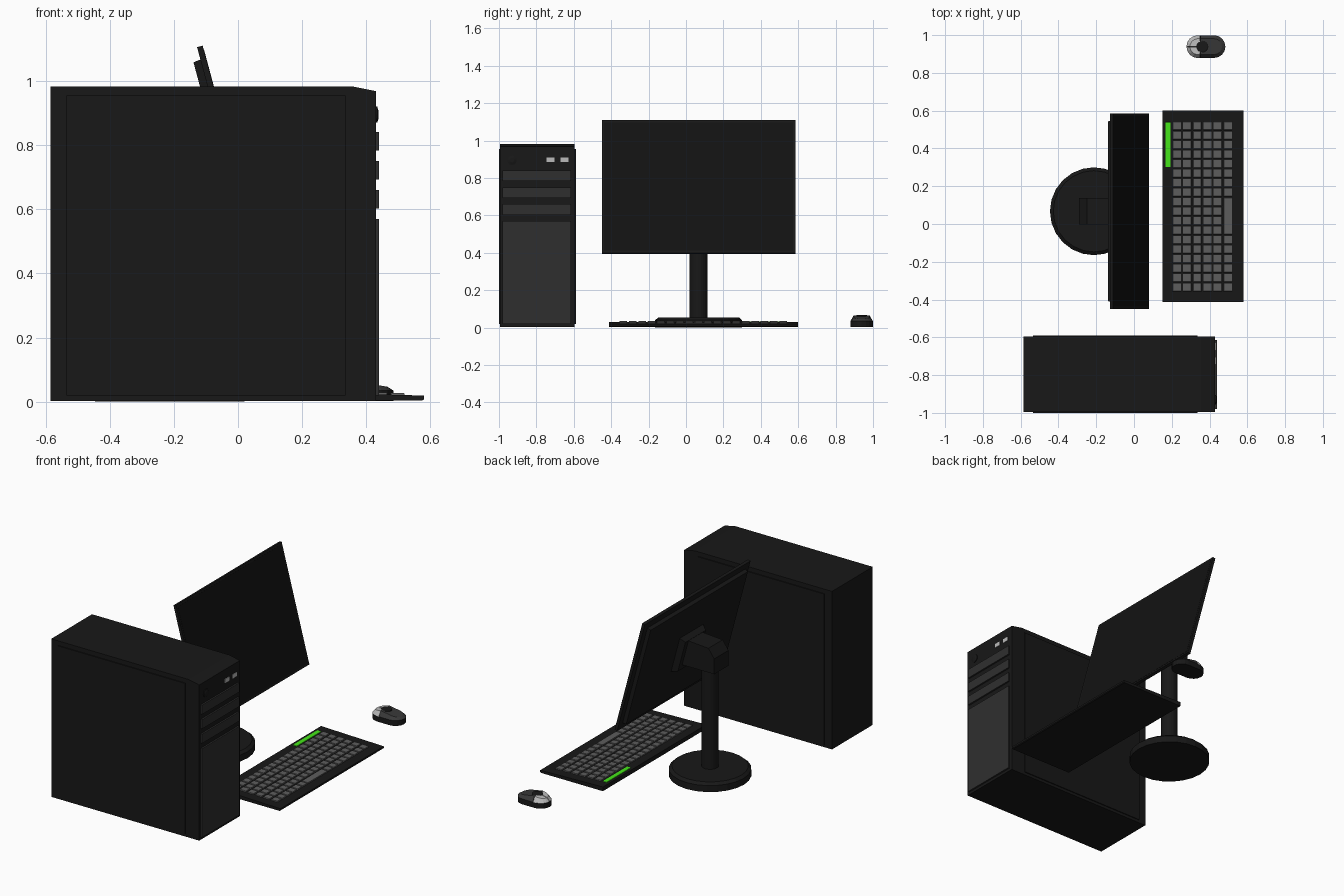
import bpy, bmesh, math
from mathutils import Matrix, Vector

if "Cube" in bpy.data.objects:
    bpy.data.objects.remove(bpy.data.objects["Cube"])


def mat(name, r, g=None, b=None):
    m = bpy.data.materials.new(name)
    m.diffuse_color = (r, r if g is None else g, r if b is None else b, 1)
    m.use_nodes = True
    m.node_tree.nodes["Principled BSDF"].inputs["Base Color"].default_value = m.diffuse_color
    return m


BLACK = mat("black", 0.009)
SCREEN = mat("screen_black", 0.006)
PANEL = mat("panel_grey", 0.028)
KEY = mat("key_grey", 0.11)
LIGHT = mat("light_grey", 0.5)
DARK = mat("mouse_grey", 0.04)
GREEN = mat("green", 0.06, 0.8, 0.01)


def loft(name, stacks, material, matrix=None):
    """Each stack is a list of equal-length rings, skinned and capped."""
    bm = bmesh.new()
    for rings in stacks:
        vs = [[bm.verts.new(p) for p in r] for r in rings]
        n = len(vs[0])
        for a, b in zip(vs, vs[1:]):
            for i in range(n):
                j = (i + 1) % n
                bm.faces.new((a[i], a[j], b[j], b[i]))
        bm.faces.new(vs[0])
        bm.faces.new(vs[-1])
    bmesh.ops.recalc_face_normals(bm, faces=bm.faces)
    if matrix:
        bm.transform(matrix)
    me = bpy.data.meshes.new(name)
    bm.to_mesh(me)
    bm.free()
    me.materials.append(material)
    ob = bpy.data.objects.new(name, me)
    bpy.context.collection.objects.link(ob)
    return ob


def rect_x(x, y0, y1, z0, z1):
    return [(x, y0, z0), (x, y1, z0), (x, y1, z1), (x, y0, z1)]


def box(x0, x1, y0, y1, z0, z1, taper=0):
    """Box between two x planes; taper shrinks the x0 end."""
    t = taper
    return [rect_x(x0, y0 + t, y1 - t, z0 + t, z1 - t), rect_x(x1, y0, y1, z0, z1)]


def prism(profile, y0, y1):
    return [[(x, y, z) for x, z in profile] for y in (y0, y1)]


def lathe(cx, cy, profile, n=24):
    return [[(cx + r * math.cos(2 * math.pi * i / n), cy + r * math.sin(2 * math.pi * i / n), z)
             for i in range(n)] for r, z in profile]


# tower: case with sloped front top edge, side panels, front bays
loft("tower_case", [prism([(-0.585, 0.003), (0.43, 0.003), (0.43, 0.968), (0.355, 0.983),
                           (-0.585, 0.983)], -0.994, -0.595)], BLACK)
loft("tower_side_panels", [box(-0.535, 0.335, -1.0, -0.99, 0.02, 0.955),
                           box(-0.535, 0.335, -0.6, -0.589, 0.02, 0.955)], BLACK)
loft("front_cover", [box(0.425, 0.44, -0.98, -0.615, 0.02, 0.57)], PANEL)
loft("drive_bays", [box(0.425, 0.44, -0.98, -0.615, z, z + 0.057) for z in (0.603, 0.693, 0.783)], PANEL)
loft("front_ports", [box(0.425, 0.433, y, y + 0.042, 0.885, 0.91) for y in (-0.745, -0.67)], LIGHT)
loft("power_button", [lathe(0, 0, [(0.025, 0), (0.025, 0.008), (0.012, 0.012)], 12)], BLACK,
     Matrix.Translation((0.426, -0.93, 0.895)) @ Matrix.Rotation(math.radians(90), 4, 'Y'))

# monitor: tilted screen, rear shell and mount
CY = 0.0675
tilt = Matrix.Translation((-0.015, CY, 0.7545)) @ Matrix.Rotation(math.radians(-15), 4, 'Y')
loft("monitor_bezel", [box(-0.018, 0, -0.5175, 0.5175, -0.368, 0.368)], BLACK, tilt)
loft("monitor_screen", [box(-0.004, 0.001, -0.505, 0.505, -0.355, 0.355)], SCREEN, tilt)
loft("monitor_back_shell", [box(-0.041, -0.017, -0.479, 0.479, -0.328, 0.328, 0.003)], BLACK, tilt)
loft("monitor_mount_plate", [box(-0.075, -0.04, -0.115, 0.115, -0.115, 0.115, 0.015)], BLACK, tilt)

# stand: hinge, neck and round base
loft("stand_hinge", [prism([(-0.29, 0.67), (-0.29, 0.765), (-0.25, 0.82), (-0.11, 0.83), (-0.07, 0.67)],
                           CY - 0.07, CY + 0.07)], BLACK)
for name, prof in (("stand_neck", [(0.048, 0.05), (0.048, 0.69)]),
                   ("stand_base", [(0.2325, 0), (0.2325, 0.04), (0.215, 0.055)])):
    loft(name, [lathe(-0.2125, CY, prof)], BLACK)


# keyboard: wedge body, key grid with a long space bar, light strip
def deck(x):
    return 0.03 - (x - 0.15) * 0.025


def key(x0, x1, y0, y1, h=0.006):
    t = 0.002
    low = [(x, y, deck(x) - 0.003) for x, y in ((x0, y0), (x1, y0), (x1, y1), (x0, y1))]
    top = [(x, y, deck(x) + h) for x, y in
           ((x0 + t, y0 + t), (x1 - t, y0 + t), (x1 - t, y1 - t), (x0 + t, y1 - t))]
    return [low, top]


loft("keyboard_body", [prism([(0.15, 0.004), (0.575, 0.004), (0.58, 0.008), (0.58, deck(0.58)),
                              (0.15, deck(0.15))], -0.413, 0.6)], BLACK)
keys = []
for c in range(6):
    x = 0.204 + c * 0.054
    for r in range(18):
        if c == 5 and 8 <= r <= 11:
            continue
        y = 0.542 - r * 0.0503
        keys.append(key(x, x + 0.046, y - 0.044, y))
keys.append(key(0.474, 0.52, -0.056, 0.14))
loft("keyboard_keys", keys, KEY)
loft("keyboard_light", [key(0.165, 0.195, 0.30, 0.54, 0.003)], GREEN)

# mouse: rounded base, sloping back, two buttons and a wheel
MX0, MX1, MY, MR, SPLIT = 0.338, 0.424, 0.939, 0.06, 0.352


def arc(cx, r, a0, a1, n):
    return [(cx + r * math.cos(math.radians(a0 + (a1 - a0) * i / n)),
             MY + r * math.sin(math.radians(a0 + (a1 - a0) * i / n))) for i in range(n + 1)]


def mouse_top(x):
    return 0.066 - 0.17 * max(x - SPLIT, 0) - 0.2 * max(SPLIT - x, 0)


def shell(ring):
    return [[(x, y, 0.035) for x, y in ring(MR)],
            [(x, y, mouse_top(x)) for x, y in ring(MR - 0.018)]]


outline = arc(MX1, MR, -90, 90, 8) + arc(MX0, MR, 90, 270, 8)
loft("mouse_base", [[[(x, y, z) for x, y in outline] for z in (0.002, 0.035)]], BLACK)
loft("mouse_back", [shell(lambda r: arc(MX1, r, -90, 90, 8) + [(SPLIT, MY + r), (SPLIT, MY - r)])], DARK)
buttons = []
for s in (1, -1):
    def quarter(r, s=s):
        pts = arc(MX0, r, 180, 180 - 85 * s, 4)
        pts[0] = (pts[0][0], MY + 0.002 * s)
        return pts + [(SPLIT - 0.002, MY + r * s), (SPLIT - 0.002, MY + 0.002 * s)]
    buttons.append(shell(quarter))
loft("mouse_buttons", buttons, LIGHT)
loft("mouse_wheel_hub", [lathe(0.362, MY, [(0.032, 0.04), (0.032, 0.064), (0.026, 0.067)], 16)], BLACK)
